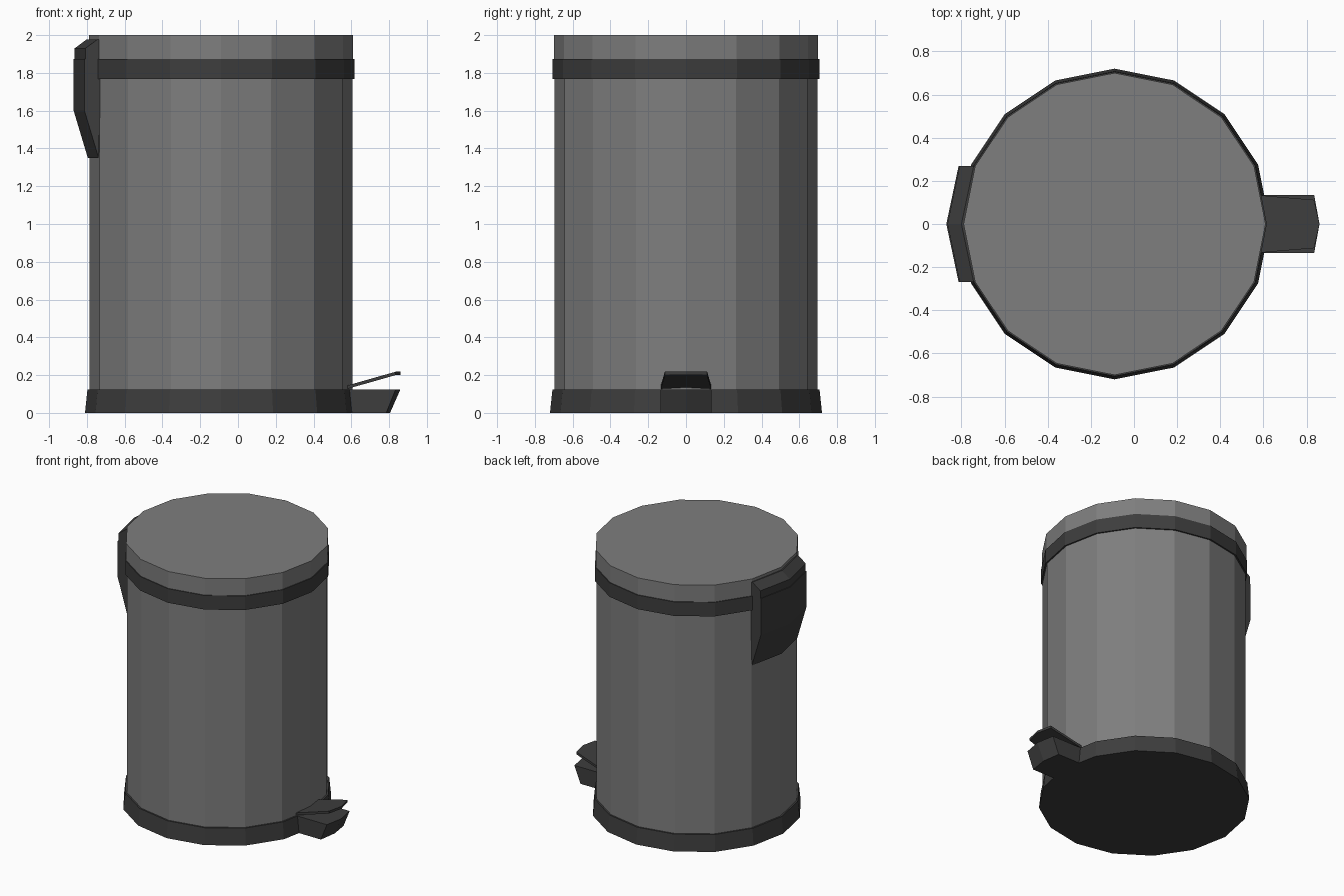
import bpy
import math

if "Cube" in bpy.data.objects:
    bpy.data.objects.remove(bpy.data.objects["Cube"])

CX = -0.09          # axis of the drum
SIDES = 16


def material(name, value):
    m = bpy.data.materials.new(name)
    m.diffuse_color = (value, value, value, 1)
    m.use_nodes = True
    m.node_tree.nodes["Principled BSDF"].inputs["Base Color"].default_value = m.diffuse_color
    return m


grey = material("steel_grey", 0.21)
dark = material("dark_plastic", 0.047)


def loft(name, rings, mat):
    """Join equal-sized point rings into a closed, flat-shaded solid."""
    n = len(rings[0])
    verts = [p for ring in rings for p in ring]
    faces = [tuple(reversed(range(n))),
             tuple(range(len(verts) - n, len(verts)))]
    for r in range(len(rings) - 1):
        for i in range(n):
            j = (i + 1) % n
            faces.append((r * n + i, r * n + j, (r + 1) * n + j, (r + 1) * n + i))
    me = bpy.data.meshes.new(name)
    me.from_pydata(verts, [], faces)
    me.materials.append(mat)
    ob = bpy.data.objects.new(name, me)
    bpy.context.collection.objects.link(ob)
    # consistent outward normals
    bpy.context.view_layer.objects.active = ob
    ob.select_set(True)
    bpy.ops.object.mode_set(mode='EDIT')
    bpy.ops.mesh.select_all(action='SELECT')
    bpy.ops.mesh.normals_make_consistent(inside=False)
    bpy.ops.object.mode_set(mode='OBJECT')
    ob.select_set(False)
    return ob


def circle(r, z):
    return [(CX + r * math.cos(2 * math.pi * i / SIDES),
             r * math.sin(2 * math.pi * i / SIDES), z) for i in range(SIDES)]


def drum(name, profile, mat):
    return loft(name, [circle(r, z) for r, z in profile], mat)


# Drum parts
drum("base", [(0.72, 0.0), (0.707, 0.125)], dark)
drum("body", [(0.695, 0.10), (0.695, 1.80)], grey)
drum("rim_band", [(0.706, 1.767), (0.706, 1.873)], dark)
drum("lid", [(0.70, 1.85), (0.70, 2.0)], grey)


def hinge(name, profile):
    """Profile swept across the left side, bent at the middle like the drum."""
    rings = [[(x + dx, y, z) for x, z in profile]
             for y, dx in ((-0.27, 0.057), (0, 0), (0.27, 0.057))]
    return loft(name, rings, dark)


# Hinge housing, lower half on the body and upper half on the lid
hinge("hinge_lower", [(-0.795, 1.35), (-0.87, 1.60), (-0.87, 1.873), (-0.78, 1.873)])
hinge("hinge_upper", [(-0.78, 1.873), (-0.865, 1.873), (-0.865, 1.93),
                      (-0.80, 1.978), (-0.78, 1.978)])


def tongue(x_in, x_side, x_tip, w_in, w_out, z_in, z_out):
    """Outline of a blunt pointed tongue facing +x."""
    return [(x_in, -w_in, z_in), (x_side, -w_out, z_out), (x_tip, 0, z_out),
            (x_side, w_out, z_out), (x_in, w_in, z_in), (x_in, 0, z_in)]


# Foot spout of the base and the pedal above it
loft("base_spout", [tongue(0.50, 0.785, 0.805, 0.135, 0.135, 0.0, 0.0),
                    tongue(0.50, 0.835, 0.86, 0.135, 0.135, 0.125, 0.125)], dark)
loft("pedal", [tongue(0.56, 0.835, 0.86, 0.135, 0.112, 0.122, 0.200),
               tongue(0.56, 0.835, 0.86, 0.135, 0.112, 0.140, 0.218)], dark)
